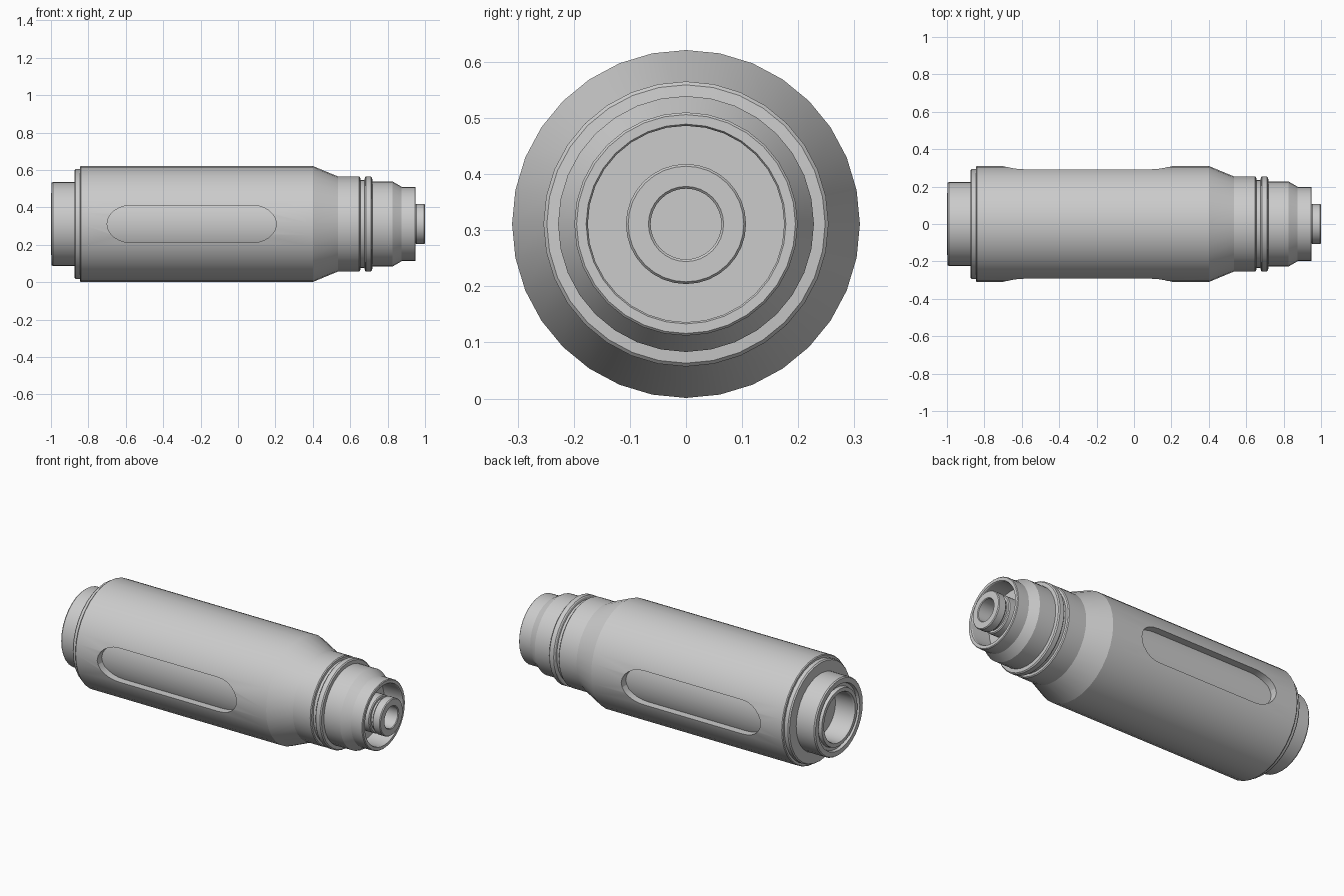
import bpy, bmesh, math

if "Cube" in bpy.data.objects:
    bpy.data.objects.remove(bpy.data.objects["Cube"])

CZ, SIDES = 0.311, 32


def finish(ob):
    bpy.ops.object.select_all(action='DESELECT')
    ob.select_set(True)
    bpy.context.view_layer.objects.active = ob
    bpy.ops.object.shade_smooth_by_angle(angle=math.radians(18))


def new_object(name, bm):
    bmesh.ops.recalc_face_normals(bm, faces=bm.faces)
    me = bpy.data.meshes.new(name)
    bm.to_mesh(me)
    bm.free()
    ob = bpy.data.objects.new(name, me)
    bpy.context.collection.objects.link(ob)
    return ob


def lathe(name, profile):
    """Revolve (x, radius) points around the long axis, capping both ends."""
    bm = bmesh.new()
    rings = []
    for x, r in profile:
        rings.append([bm.verts.new((x, r * math.sin(2 * math.pi * i / SIDES),
                                    CZ + r * math.cos(2 * math.pi * i / SIDES)))
                      for i in range(SIDES)])
    for a, b in zip(rings, rings[1:]):
        for i in range(SIDES):
            j = (i + 1) % SIDES
            bm.faces.new((a[i], a[j], b[j], b[i]))
    bm.faces.new(rings[0])
    bm.faces.new(rings[-1])
    return new_object(name, bm)


def slot_cutter(name, side):
    """Stadium-shaped prism for one side of the sleeve."""
    r, x0, x1 = 0.1, -0.70, 0.205
    pts = []
    for cx, start in ((x1 - r * 1.3, -90), (x0 + r * 1.3, 90)):
        for k in range(13):
            t = math.radians(start + 15 * k)
            pts.append((cx + 1.3 * r * math.cos(t), CZ + r * math.sin(t)))
    bm = bmesh.new()
    face = bm.faces.new([bm.verts.new((x, side * 0.24, z)) for x, z in pts])
    ext = bmesh.ops.extrude_face_region(bm, geom=[face])
    bmesh.ops.translate(bm, vec=(0, side * 0.2, 0),
                        verts=[v for v in ext['geom'] if isinstance(v, bmesh.types.BMVert)])
    return new_object(name, bm)


# Main sleeve with a slot on each side
sleeve = lathe("sleeve", [(-0.845, 0.2), (-0.845, 0.306), (-0.84, 0.31), (0.40, 0.31),
                          (0.535, 0.254), (0.56, 0.2)])
for side in (-1, 1):
    cutter = slot_cutter("slot_cutter", side)
    mod = sleeve.modifiers.new("slot", 'BOOLEAN')
    mod.operation, mod.solver, mod.object = 'DIFFERENCE', 'EXACT', cutter
    bpy.context.view_layer.objects.active = sleeve
    bpy.ops.object.modifier_apply(modifier=mod.name)
    bpy.data.objects.remove(cutter)
finish(sleeve)

# Inner core forming the curved slot floors
finish(lathe("slot_floor_core", [(-0.75, 0.268), (0.26, 0.268)]))

# Rear flange and hollow rear collar
finish(lathe("rear_flange", [(-0.875, 0.2), (-0.875, 0.287), (-0.868, 0.293), (-0.84, 0.293)]))
finish(lathe("rear_collar", [(-0.85, 0.225), (-0.99, 0.225), (-0.997, 0.22), (-0.997, 0.192),
                             (-0.98, 0.188), (-0.98, 0.17), (-1.0, 0.166), (-1.0, 0.145),
                             (-0.99, 0.14), (-0.80, 0.14)]))

# Stepped nose with grooved rings and an open front recess
finish(lathe("nose", [(0.53, 0.254), (0.648, 0.254), (0.653, 0.249), (0.655, 0.236),
                      (0.676, 0.236), (0.679, 0.249), (0.684, 0.254), (0.711, 0.254),
                      (0.717, 0.248), (0.719, 0.228), (0.825, 0.228), (0.875, 0.199),
                      (0.946, 0.199), (0.95, 0.195), (0.95, 0.178), (0.945, 0.175),
                      (0.83, 0.175)]))

# Central spout with a bore
finish(lathe("spout", [(0.82, 0.107), (0.925, 0.107), (0.93, 0.102), (0.93, 0.09),
                       (0.95, 0.09), (0.95, 0.104), (0.954, 0.107), (0.995, 0.107),
                       (1.0, 0.103), (1.0, 0.067), (0.996, 0.063), (0.84, 0.063)]))
